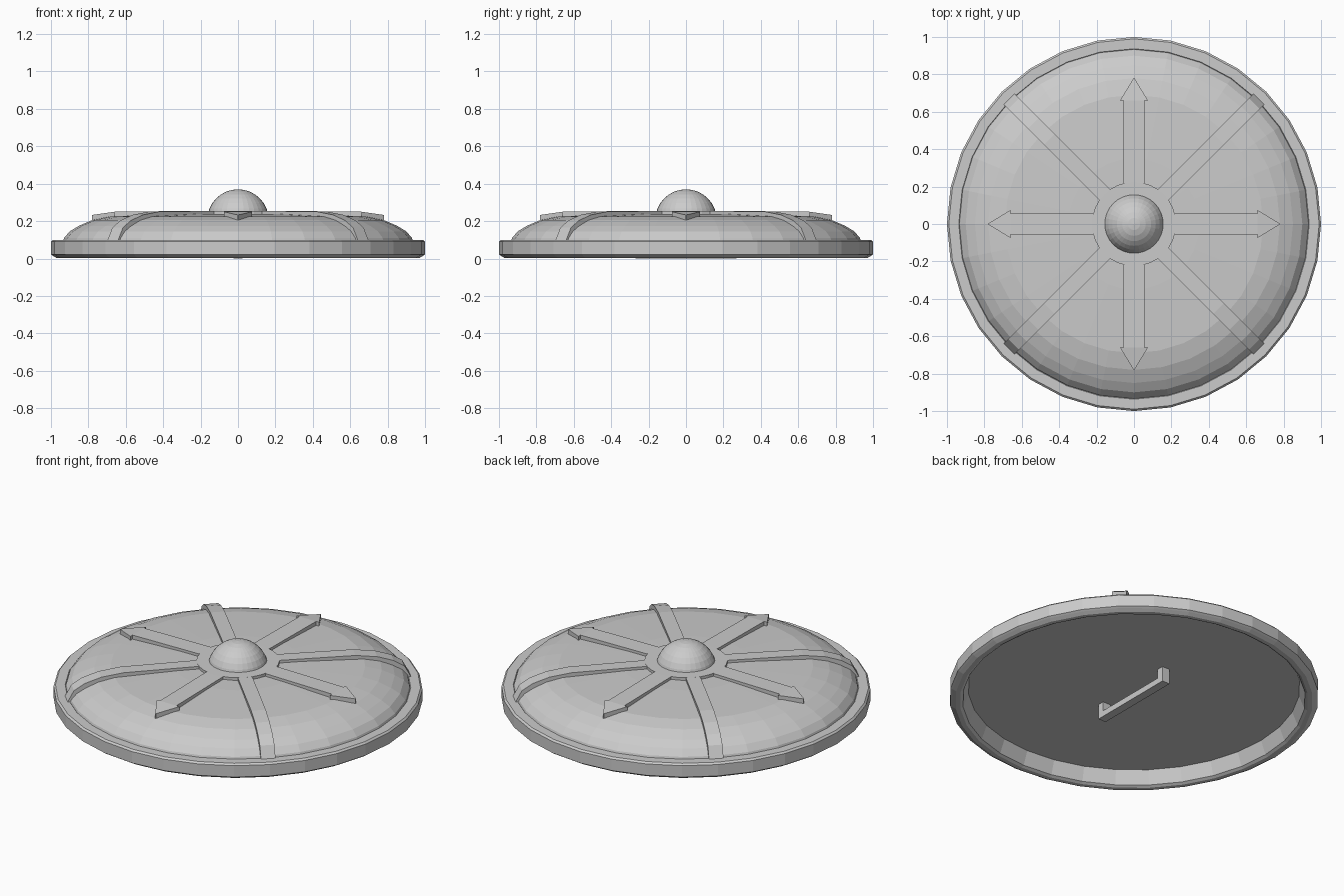
import bpy, bmesh, math
from mathutils import Matrix

if "Cube" in bpy.data.objects:
    bpy.data.objects.remove(bpy.data.objects["Cube"])

SIDES = 32
grey = bpy.data.materials.new("plain_grey")
grey.diffuse_color = (0.6, 0.6, 0.6, 1)
grey.use_nodes = True
grey.node_tree.nodes["Principled BSDF"].inputs["Base Color"].default_value = grey.diffuse_color


def finish(name, bm):
    bmesh.ops.recalc_face_normals(bm, faces=bm.faces)
    mesh = bpy.data.meshes.new(name)
    bm.to_mesh(mesh)
    bm.free()
    mesh.materials.append(grey)
    obj = bpy.data.objects.new(name, mesh)
    bpy.context.collection.objects.link(obj)
    return obj


def lathe(name, profile, closed=False):
    """Revolve (radius, z) points around the z axis; radius 0 closes to a point."""
    bm = bmesh.new()
    rings = []
    for r, z in profile:
        if r < 1e-5:
            rings.append([bm.verts.new((0, 0, z))] * SIDES)
        else:
            rings.append([bm.verts.new((r * math.cos(a), r * math.sin(a), z))
                          for a in (2 * math.pi * i / SIDES for i in range(SIDES))])
    pairs = list(zip(rings, rings[1:]))
    if closed:
        pairs.append((rings[-1], rings[0]))
    for low, high in pairs:
        for i in range(SIDES):
            j = (i + 1) % SIDES
            corners = list(dict.fromkeys((low[i], low[j], high[j], high[i])))
            bm.faces.new(corners)
    return finish(name, bm)


def strip(name, rows, degrees):
    """Radial raised strip from rows of (radius, half width, top z, bottom z)."""
    bm = bmesh.new()
    sections = [[bm.verts.new(p) for p in ((r, -w, b), (r, w, b), (r, w, t), (r, -w, t))]
                for r, w, t, b in rows]
    for s, e in zip(sections, sections[1:]):
        for i in range(4):
            j = (i + 1) % 4
            bm.faces.new((s[i], s[j], e[j], e[i]))
    bm.faces.new(sections[0])
    bm.faces.new(sections[-1][::-1])
    bm.transform(Matrix.Rotation(math.radians(degrees), 4, 'Z'))
    return finish(name, bm)


def box(bm, centre, size):
    bmesh.ops.create_cube(bm, size=1, matrix=Matrix.Translation(centre)
                          @ Matrix.Diagonal((*size, 1)))


# Domed shield face with a flat back plate
lathe("shield_dome", [(0, 0.09), (0.91, 0.09), (0.935, 0.095), (0.93, 0.11), (0.90, 0.145),
                      (0.85, 0.175), (0.78, 0.205), (0.69, 0.225), (0.35, 0.238), (0, 0.24)])

# Outer rim
lathe("shield_rim", [(0.90, 0.09), (0.93, 0.012), (0.945, 0.003), (0.97, 0.003), (0.99, 0.015),
                     (1.0, 0.022), (1.0, 0.09), (0.99, 0.10), (0.937, 0.10), (0.93, 0.09)],
      closed=True)

# Collar and round boss in the middle
lathe("boss_collar", [(0, 0.22), (0.225, 0.22), (0.225, 0.255), (0, 0.255)])
lathe("centre_boss", [(0.165 * math.cos(a), 0.205 + 0.165 * math.sin(a))
                      for a in (math.pi / 2 * i / 8 for i in range(9))])

# Four diagonal bands bending down to the rim, four arrows between them
band = [(0.19, 0.04, 0.255, 0.22), (0.64, 0.04, 0.25, 0.20), (0.76, 0.04, 0.233, 0.18),
        (0.85, 0.04, 0.203, 0.15), (0.91, 0.04, 0.165, 0.11), (0.945, 0.04, 0.10, 0.095)]
arrow = [(0.22, 0.055, 0.255, 0.22), (0.66, 0.055, 0.25, 0.21), (0.66, 0.075, 0.25, 0.21),
         (0.78, 0.002, 0.233, 0.20)]
for k in range(4):
    strip(f"diagonal_band_{k + 1}", band, 45 + 90 * k)
    strip(f"arrow_{k + 1}", arrow, 90 * k)

# Grip on the back: a bar on two short posts
bm = bmesh.new()
box(bm, (0, 0, 0.0175), (0.05, 0.54, 0.035))
for side in (-1, 1):
    box(bm, (0, side * 0.25, 0.06), (0.05, 0.04, 0.08))
finish("back_grip", bm)
